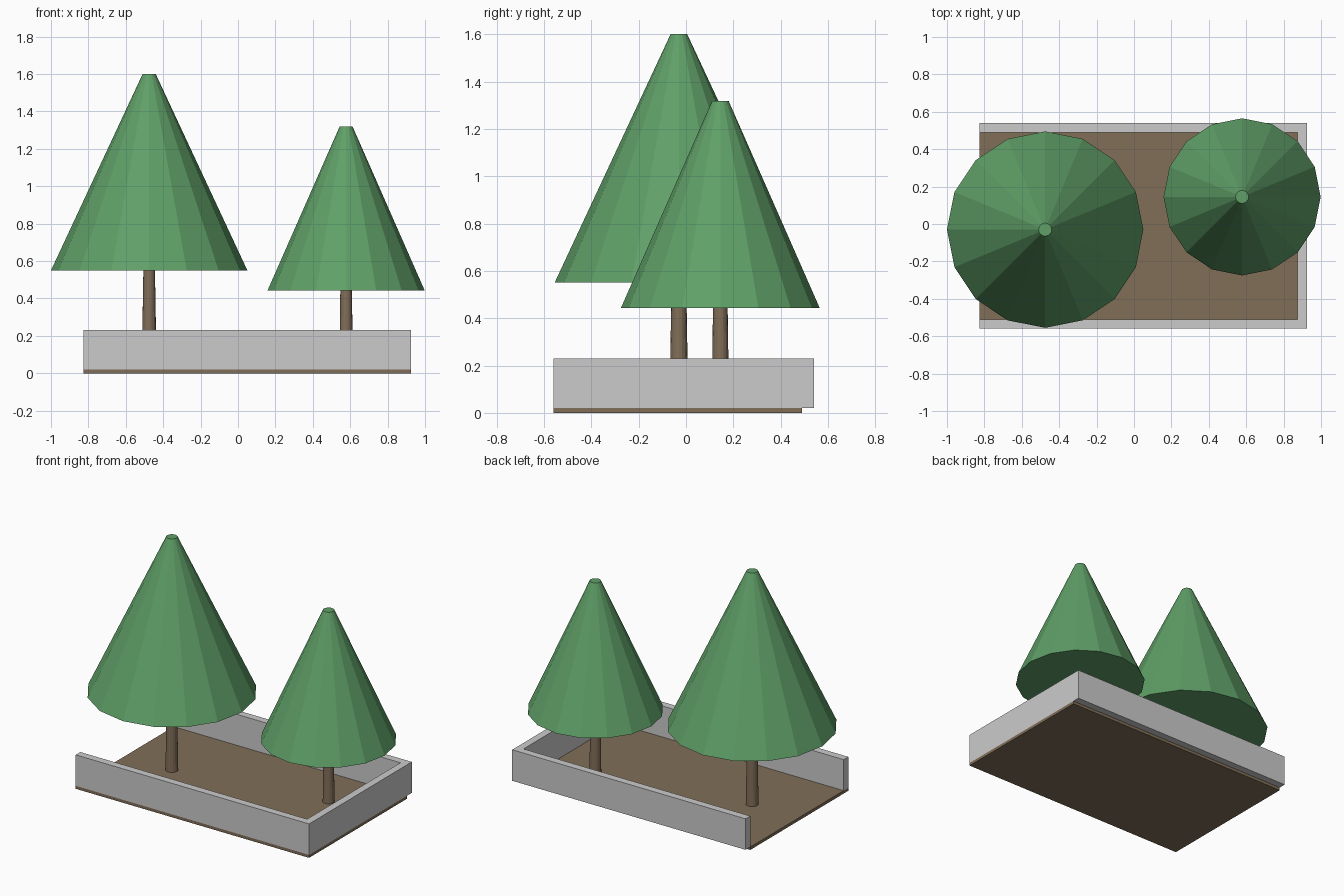
import bpy
import bmesh
from mathutils import Matrix, Vector

cube = bpy.data.objects.get("Cube")
if cube:
    bpy.data.objects.remove(cube, do_unlink=True)


def make_material(name, color):
    mat = bpy.data.materials.new(name)
    mat.use_nodes = True
    mat.diffuse_color = (*color, 1)
    bsdf = next(n for n in mat.node_tree.nodes if n.type == "BSDF_PRINCIPLED")
    bsdf.inputs["Base Color"].default_value = (*color, 1)
    return mat


GREEN = make_material("leaf green", (0.117, 0.352, 0.138))
BROWN = make_material("earth brown", (0.22, 0.156, 0.098))
GREY = make_material("light grey", (0.6, 0.6, 0.6))


def finish(bm, name, mat):
    mesh = bpy.data.meshes.new(name)
    bm.to_mesh(mesh)
    bm.free()
    mesh.materials.append(mat)
    obj = bpy.data.objects.new(name, mesh)
    bpy.context.collection.objects.link(obj)
    return obj


def box(name, low, high, mat):
    low, high = Vector(low), Vector(high)
    bm = bmesh.new()
    bmesh.ops.create_cube(bm, size=1)
    bmesh.ops.scale(bm, vec=high - low, verts=bm.verts)
    bmesh.ops.translate(bm, vec=(low + high) / 2, verts=bm.verts)
    return finish(bm, name, mat)


def cone(name, x, y, bottom, top, r_bottom, r_top, mat):
    bm = bmesh.new()
    bmesh.ops.create_cone(
        bm, cap_ends=True, segments=16, radius1=r_bottom, radius2=r_top,
        depth=top - bottom,
        matrix=Matrix.Translation((x, y, (bottom + top) / 2)))
    return finish(bm, name, mat)


# Planter: thin ground slab with walls on three sides, open at -x
LEFT, RIGHT, FRONT, BACK = -0.825, 0.925, -0.56, 0.49
FLOOR, RIM, THICK = 0.02, 0.23, 0.05
box("ground_slab", (LEFT, FRONT, 0), (RIGHT, BACK, FLOOR), BROWN)
box("front_wall", (LEFT, FRONT, FLOOR), (RIGHT - THICK, FRONT + THICK, RIM), GREY)
box("back_wall", (LEFT, BACK, FLOOR), (RIGHT - THICK, BACK + THICK, RIM), GREY)
box("end_wall", (RIGHT - THICK, FRONT, FLOOR), (RIGHT, BACK + THICK, RIM), GREY)


# Trees: tapered trunk under a truncated cone of foliage
def tree(name, x, y, skirt, tip, radius, trunk_radius):
    cone(name + "_trunk", x, y, FLOOR, skirt, trunk_radius, 0.031, BROWN)
    cone(name + "_foliage", x, y, skirt, tip, radius, 0.035, GREEN)


tree("large_tree", -0.475, -0.03, 0.55, 1.6, 0.525, 0.04)
tree("small_tree", 0.578, 0.145, 0.443, 1.318, 0.42, 0.037)
